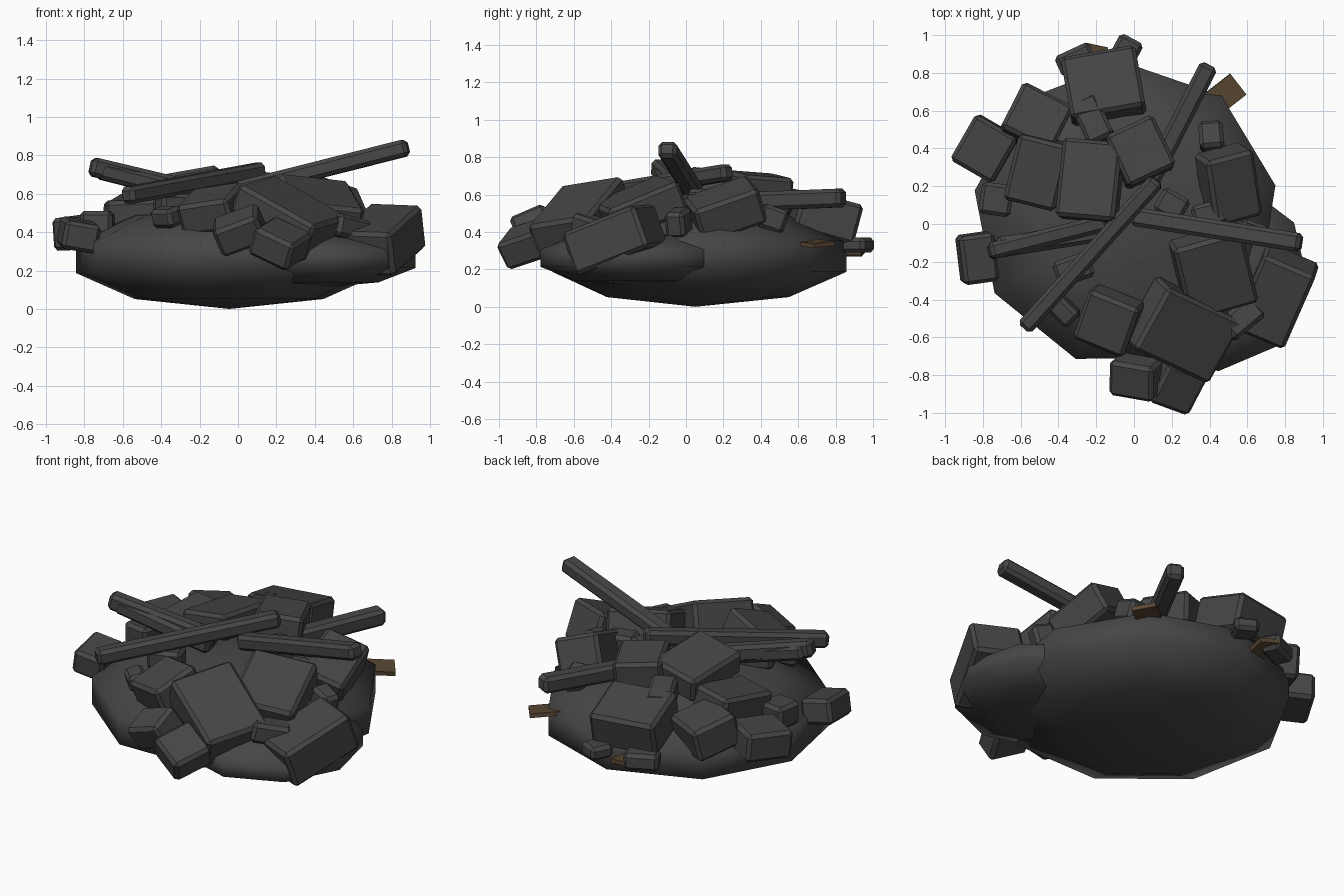
import bpy
import bmesh
from math import radians
from mathutils import Matrix

default = bpy.data.objects.get("Cube")
if default:
    bpy.data.objects.remove(default, do_unlink=True)


def material(name, colour):
    mat = bpy.data.materials.new(name)
    mat.use_nodes = True
    mat.diffuse_color = (*colour, 1)
    mat.node_tree.nodes["Principled BSDF"].inputs["Base Color"].default_value = (*colour, 1)
    return mat


STONE = material("charcoal stone", (.061, .061, .061))
WOOD = material("brown wood", (.1, .063, .032))


def finish(name, bm, mat):
    mesh = bpy.data.meshes.new(name)
    bm.to_mesh(mesh)
    bm.free()
    mesh.materials.append(mat)
    obj = bpy.data.objects.new(name, mesh)
    bpy.context.collection.objects.link(obj)
    return obj


def mound(name, at, radius, height, phase):
    """Squashed nine-sided sphere with smooth shading."""
    bm = bmesh.new()
    bmesh.ops.create_uvsphere(bm, u_segments=9, v_segments=5, radius=1)
    bm.transform(Matrix.Translation(at) @ Matrix.Diagonal((radius, radius, height, 1))
                 @ Matrix.Rotation(radians(phase), 4, "Z"))
    for face in bm.faces:
        face.smooth = True
    return finish(name, bm, STONE)


def block(name, at, size, yaw=0, tip=0, lean=0, mat=STONE, bevel=.02):
    """Chipped box; tip raises its far side, lean lowers its +x side."""
    bm = bmesh.new()
    bmesh.ops.create_cube(bm, size=1)
    bm.transform(Matrix.Diagonal((*size, 1)))
    obj = finish(name, bm, mat)
    obj.location = at
    obj.rotation_euler = (radians(tip), radians(lean), radians(yaw))
    if bevel:
        mod = obj.modifiers.new("chipped edges", "BEVEL")
        mod.width = bevel
        mod.segments = 1
    return obj


# Ground heaps
mound("main_mound", at=(-.045, .05, .27), radius=.85, height=.27, phase=1)
mound("side_mound", at=(.42, -.27, .26), radius=.536, height=.15, phase=-17)

# Long beams lying across the top
block("diagonal_beam", at=(-.23, -.16, .655), size=(1.06, .09, .09), yaw=48, lean=-7)
block("raised_beam", at=(.44, -.03, .73), size=(.93, .1, .09), yaw=-9, lean=-14)
block("rear_beam", at=(.24, .53, .57), size=(.7, .1, .1), yaw=63, lean=-2)
block("left_beam", at=(-.46, -.07, .67), size=(.65, .09, .1), yaw=14, lean=13)
block("left_beam_under", at=(-.44, -.08, .65), size=(.6, .11, .09), yaw=9, lean=14)

# Rear and left slabs
block("rear_slab", at=(-.16, .73, .48), size=(.4, .34, .22), yaw=10, tip=-15)
block("rear_left_slab", at=(-.52, .55, .44), size=(.3, .28, .2), yaw=-27, tip=-14)
block("outer_left_slab", at=(-.79, .4, .4), size=(.26, .28, .17), yaw=-30, tip=4, lean=-2)
block("left_end_slab", at=(-.83, -.18, .385), size=(.19, .26, .15), yaw=8, tip=6, lean=10)
block("left_inner_slab", at=(-.51, .28, .5), size=(.28, .36, .18), yaw=-14, tip=8, lean=-2)
block("top_slab", at=(-.23, .23, .63), size=(.32, .42, .15), yaw=-5, tip=-6, lean=-10)
block("top_rear_slab", at=(.03, .38, .61), size=(.28, .3, .2), yaw=25, tip=-4, lean=6)

# Right and front slabs
block("right_slab", at=(.5, .21, .52), size=(.27, .37, .2), yaw=15, tip=20, lean=18)
block("center_slab", at=(.42, -.25, .53), size=(.38, .42, .18), yaw=16, tip=22, lean=6)
block("front_slab", at=(.255, -.56, .47), size=(.49, .38, .22), yaw=-25, tip=9, lean=27)
block("front_left_slab", at=(-.13, -.51, .52), size=(.29, .29, .17), yaw=-22, tip=20, lean=-8)
block("front_foot", at=(.01, -.81, .41), size=(.25, .2, .16), yaw=-10, tip=25, lean=-20)
block("front_low_foot", at=(.22, -.85, .34), size=(.24, .24, .16), yaw=-20, tip=18, lean=24)
block("right_corner_slab", at=(.75, -.38, .36), size=(.3, .45, .24), yaw=-23, tip=20, lean=2)

# Small rubble filling the gaps
block("right_chunk", at=(.41, .46, .47), size=(.13, .15, .13), yaw=5, tip=-20)
block("rear_chunk", at=(-.04, .92, .33), size=(.14, .14, .08), yaw=-28)
block("rear_left_chunk", at=(-.31, .87, .32), size=(.2, .12, .1), yaw=25)
block("left_chunk", at=(-.73, .13, .44), size=(.17, .17, .14), yaw=-8)
block("right_front_chunk", at=(.57, -.5, .42), size=(.22, .14, .12), yaw=40, lean=12)
block("right_beam_chunk", at=(.62, -.04, .45), size=(.15, .11, .14), yaw=-20, lean=15)
block("front_left_chunk", at=(-.37, -.46, .48), size=(.15, .11, .1), yaw=-45, tip=15)
block("front_left_pebble", at=(-.32, -.24, .54), size=(.2, .14, .12), yaw=20)
block("middle_chunk", at=(.2, .1, .56), size=(.16, .14, .14), yaw=-30)
block("middle_right_chunk", at=(.4, .05, .54), size=(.18, .13, .12), yaw=15)
block("rear_wedge", at=(-.22, .55, .56), size=(.15, .25, .14), yaw=25, tip=-10)

# Splintered wooden boards poking out of the heap
block("right_board", at=(.41, .63, .345), size=(.36, .14, .025), yaw=38, tip=5, lean=4, mat=WOOD, bevel=0)
block("rear_board", at=(-.22, .84, .3), size=(.22, .12, .025), yaw=78, tip=10, mat=WOOD, bevel=0)
